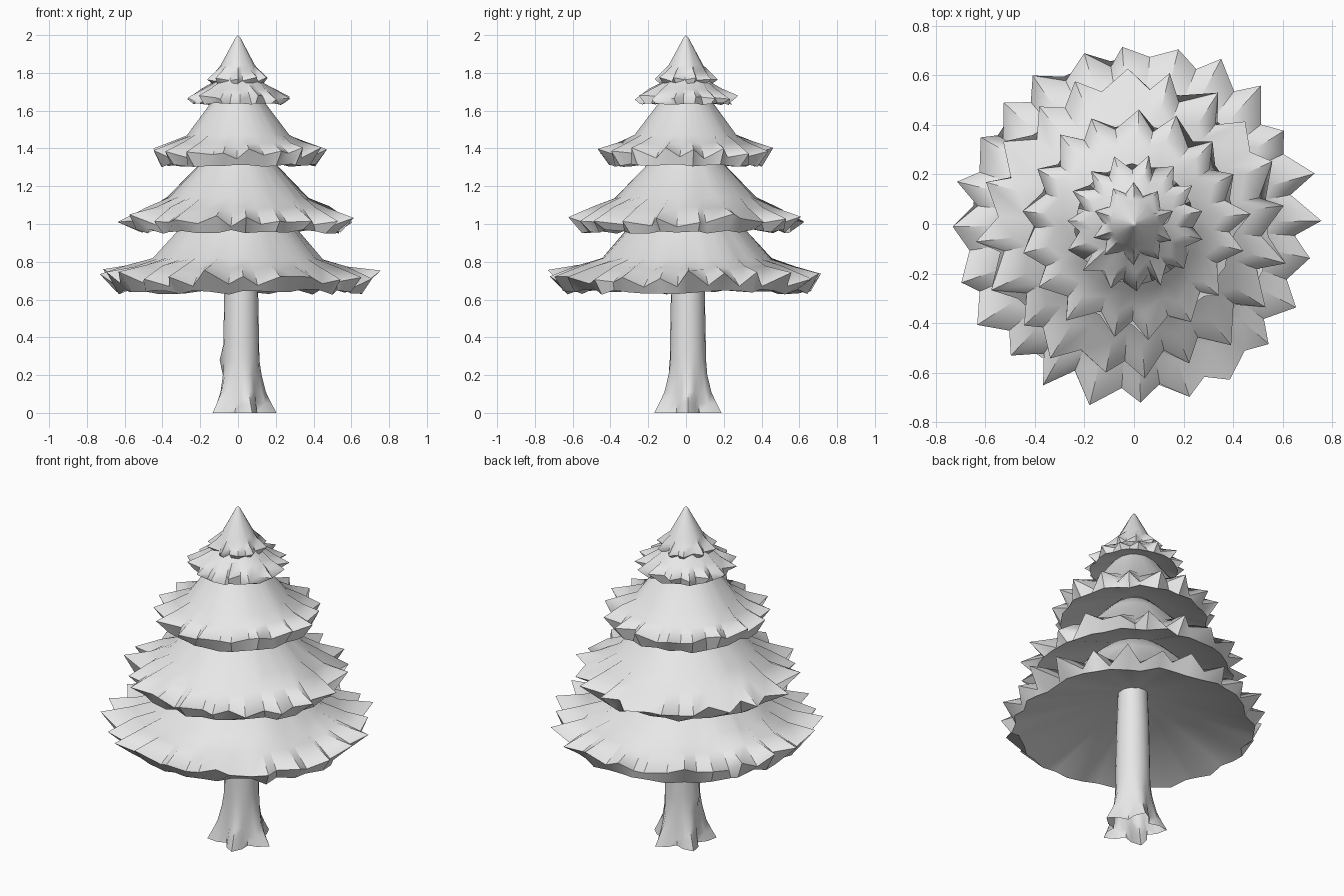
import bpy, bmesh, math, random

if "Cube" in bpy.data.objects:
    bpy.data.objects.remove(bpy.data.objects["Cube"])

random.seed(7)
grey = bpy.data.materials.new("pale grey")
grey.diffuse_color = (0.8, 0.8, 0.8, 1)
grey.use_nodes = True
grey.node_tree.nodes["Principled BSDF"].inputs["Base Color"].default_value = grey.diffuse_color


def bridge(bm, low, high):
    n = len(low)
    for i in range(n):
        j = (i + 1) % n
        bm.faces.new((low[i], low[j], high[j], high[i]))


def finish(bm, name, angle):
    bmesh.ops.recalc_face_normals(bm, faces=bm.faces)
    me = bpy.data.meshes.new(name)
    bm.to_mesh(me)
    bm.free()
    ob = bpy.data.objects.new(name, me)
    bpy.context.collection.objects.link(ob)
    me.materials.append(grey)
    bpy.ops.object.select_all(action='DESELECT')
    ob.select_set(True)
    bpy.context.view_layer.objects.active = ob
    bpy.ops.object.shade_smooth_by_angle(angle=math.radians(angle))
    return ob


def tier(name, teeth, crown, mid, tip, notch, rim, hub_z):
    """Concave skirt: crown, flared middle, deep-cut tooth ring, lower rim, hollow underside.
    Each profile point is (radius, z)."""
    bm = bmesh.new()
    n = teeth * 2
    phase = random.random()
    step = 2 * math.pi / n
    size = tip[0]
    ang = [(i + phase + random.uniform(-0.28, 0.28)) * step for i in range(n)]

    def ring(p, dr=0.0, dz=0.0, odd=None):
        out = []
        for i, a in enumerate(ang):
            q = odd if odd and i % 2 else p
            r = q[0] + random.uniform(-dr, dr) * size
            z = q[1] + random.uniform(-dz, dz) * size
            out.append(bm.verts.new((r * math.cos(a), r * math.sin(a), z)))
        return out

    # Gaps between the teeth pull the surface slightly inward above them
    crease = (mid[0] * 0.6 + notch[0] * 0.4, mid[1] * 0.55 + notch[1] * 0.45)
    ridge = (mid[0] * 0.55 + tip[0] * 0.45, mid[1] * 0.55 + tip[1] * 0.45)
    rings = [
        ring(crown),
        ring(mid, 0.012, 0.008),
        ring(ridge, 0.01, 0.008, odd=crease),
        ring(tip, 0.035, 0.04, odd=notch),
        ring(rim, 0.03, 0.02),
    ]
    for upper, lower in zip(rings, rings[1:]):
        bridge(bm, lower, upper)
    hub = bm.verts.new((0, 0, hub_z))
    apex = bm.verts.new((0, 0, crown[1] + crown[0]))
    for i in range(n):
        j = (i + 1) % n
        bm.faces.new((rings[-1][j], rings[-1][i], hub))
        bm.faces.new((rings[0][i], rings[0][j], apex))
    return finish(bm, name, 50)


# Four foliage skirts and the pointed crown
tier("bottom_branches", 24, (0.29, 1.00), (0.45, 0.815), (0.735, 0.735),
     (0.655, 0.695), (0.65, 0.64), 0.88)
tier("lower_middle_branches", 20, (0.19, 1.33), (0.37, 1.14), (0.62, 1.03),
     (0.535, 1.005), (0.54, 0.96), 1.18)
tier("upper_middle_branches", 17, (0.13, 1.66), (0.27, 1.47), (0.462, 1.39),
     (0.385, 1.36), (0.40, 1.31), 1.47)
tier("upper_branches", 15, (0.06, 1.82), (0.13, 1.75), (0.278, 1.67),
     (0.215, 1.67), (0.24, 1.635), 1.72)
tier("tree_top", 10, (0.012, 1.988), (0.09, 1.84), (0.168, 1.77),
     (0.122, 1.76), (0.125, 1.735), 1.78)

# Trunk with five spreading roots, open underneath
bm = bmesh.new()
levels = [(0.0, 0.145, 0.042), (0.05, 0.13, 0.03), (0.11, 0.115, 0.016),
          (0.2, 0.102, 0.006), (0.28, 0.096, 0.0), (0.36, 0.095, 0.0),
          (0.62, 0.09, 0.0), (0.9, 0.08, 0.0)]
sides = 20
rings = []
for z, r, flare in levels:
    loop = []
    for i in range(sides):
        a = 2 * math.pi * i / sides
        q = r + flare * math.cos(5 * a)
        loop.append(bm.verts.new((0.017 + q * math.cos(a), 0.01 + q * math.sin(a), z)))
    rings.append(loop)
for lower, upper in zip(rings, rings[1:]):
    bridge(bm, lower, upper)
# Small knot on the left side
rings[4][10].co.x -= 0.018
finish(bm, "trunk", 60)
